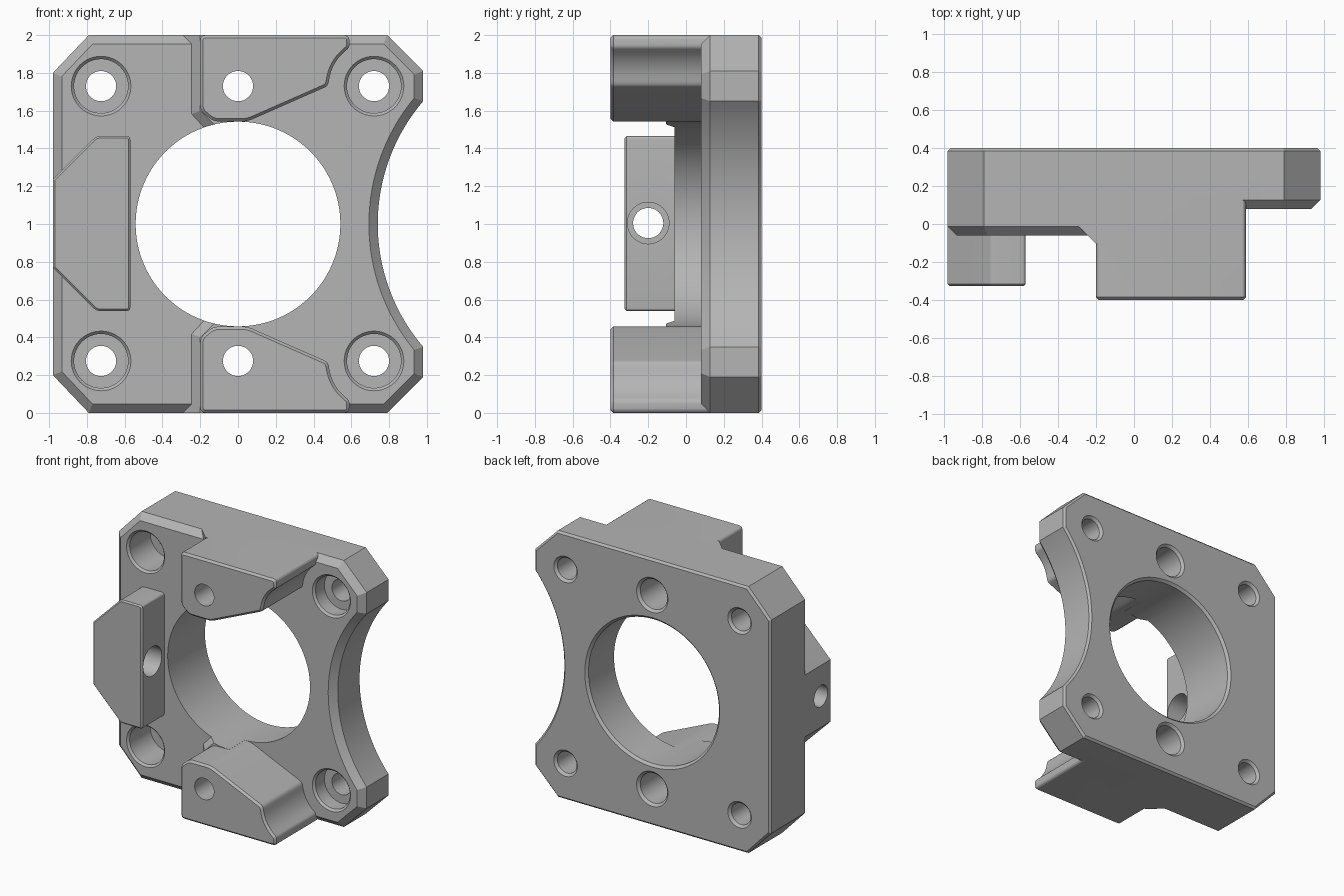
import bpy, bmesh
from math import sin, cos, pi, radians
from mathutils import Vector

if "Cube" in bpy.data.objects:
    bpy.data.objects.remove(bpy.data.objects["Cube"], do_unlink=True)

grey = bpy.data.materials.new("machined_grey")
grey.use_nodes = True
grey.diffuse_color = (0.46, 0.46, 0.46, 1)
for node in grey.node_tree.nodes:
    if node.type == 'BSDF_PRINCIPLED':
        node.inputs["Base Color"].default_value = grey.diffuse_color


def loft(name, rings):
    """Closed solid through rings that have equal point counts."""
    bm = bmesh.new()
    loops = [[bm.verts.new(p) for p in ring] for ring in rings]
    n = len(loops[0])
    for a, b in zip(loops, loops[1:]):
        for i in range(n):
            j = (i + 1) % n
            bm.faces.new((a[i], a[j], b[j], b[i]))
    bm.faces.new(loops[0])
    bm.faces.new(loops[-1])
    bmesh.ops.recalc_face_normals(bm, faces=bm.faces[:])
    mesh = bpy.data.meshes.new(name)
    bm.to_mesh(mesh)
    bm.free()
    mesh.materials.append(grey)
    obj = bpy.data.objects.new(name, mesh)
    bpy.context.scene.collection.objects.link(obj)
    return obj


def inset(pts, d):
    """Move every side of an (x, z) outline inward by d."""
    pts = [Vector(p) for p in pts]
    n = len(pts)
    area = sum(pts[i - 1].x * pts[i].y - pts[i].x * pts[i - 1].y for i in range(n))
    s = 1 if area > 0 else -1
    out = []
    for i, p in enumerate(pts):
        a = (p - pts[i - 1]).normalized()
        b = (pts[(i + 1) % n] - p).normalized()
        na, nb = Vector((-a.y, a.x)) * s, Vector((-b.y, b.x)) * s
        out.append(p + (na + nb) * (d / (1 + na.dot(nb))))
    return out


def prism(name, pts, y0, y1, front=0, back=0):
    """Outline extruded along y with chamfered front and back rims."""
    layers = [(y0 + front, 0), (y1 - back, 0)]
    if front:
        layers.insert(0, (y0, front))
    if back:
        layers.append((y1, back))
    return loft(name, [[(p[0], y, p[1]) for p in inset(pts, d)] for y, d in layers])


def rounded(corners):
    """Outline from (x, z, radius) corners."""
    out = []
    for i, (x, z, r) in enumerate(corners):
        p = Vector((x, z))
        if not r:
            out.append(p)
            continue
        a = p + (Vector(corners[i - 1][:2]) - p).normalized() * r
        b = p + (Vector(corners[(i + 1) % len(corners)][:2]) - p).normalized() * r
        for k in range(5):
            t = k / 4
            out.append(a * (1 - t) ** 2 + p * 2 * t * (1 - t) + b * t * t)
    return out


def lathe(name, profile, x, z, segments=48):
    """Turned cutter along y from (radius, y) steps."""
    turns = [2 * pi * i / segments for i in range(segments)]
    return loft(name, [[(x + r * cos(t), y, z + r * sin(t)) for t in turns]
                       for r, y in profile])


def combine(body, other, operation):
    mod = body.modifiers.new(operation.lower(), 'BOOLEAN')
    mod.operation, mod.solver, mod.object = operation, 'EXACT', other
    bpy.context.view_layer.objects.active = body
    bpy.ops.object.modifier_apply(modifier=mod.name)
    bpy.data.objects.remove(other, do_unlink=True)


def flip(pts):
    return [(p[0], 2 - p[1], *p[2:]) for p in pts]


# Base plate with the curved relief on its left side
relief = [(1.74 - cos(a), 1 + sin(a)) for a in
          [radians(-40.54 + 81.08 * i / 40) for i in range(41)]]
plate = [(-0.98, 0.2), (-0.79, 0), (0.79, 0), (0.98, 0.19), *relief,
         (0.98, 1.81), (0.79, 2), (-0.79, 2), (-0.98, 1.8)]
body = prism("mounting_plate", plate, 0.08, 0.4, 0.047, 0.015)

# Thicker right half of the plate
slab = [(-0.98, 0.2), (-0.79, 0), (0, 0), (0, 2), (-0.79, 2), (-0.98, 1.8)]
combine(body, prism("raised_slab", slab, -0.06, 0.2, 0.047), 'UNION')

# Sloped skirts beside the two lugs, trimmed by the main bore
skirt_top = [(-0.2, 2), (-0.2, 1.6), (-0.13, 1.53), (0, 1.53), (0, 2)]
skirt_base = [(-0.3, 2), (-0.3, 1.56), (-0.18, 1.43), (0, 1.43), (0, 2)]
for side in (list, flip):
    rings = [[(x, y, z) for x, z in side(pts)]
             for y, pts in ((-0.105, skirt_top), (-0.005, skirt_base), (0.15, skirt_base))]
    combine(body, loft("skirt", rings), 'UNION')

# Main bore with a chamfered back rim
bore = [(0.542, -0.45), (0.542, 0.382), (0.562, 0.402), (0.562, 0.5)]
combine(body, lathe("bore_cutter", bore, 0, 1, 96), 'DIFFERENCE')

# Upper and lower lugs, scooped around the bolt holes
scoop = [(0.72 + 0.24 * cos(radians(a)), 1.73 + 0.24 * sin(radians(a)), 0)
         for a in range(172, 128, -6)]
lug = [(-0.2, 2, 0.03), (-0.2, 1.6, 0.03), (-0.13, 1.543, 0.03), (0.05, 1.543, 0.03),
       (0.475, 1.73, 0.02), *scoop, (0.59, 1.935, 0.015), (0.59, 2, 0.03)]
for side in (list, flip):
    combine(body, prism("lug", rounded(side(lug)), -0.4, 0.25, 0.015), 'UNION')

# Side lug
side_lug = [(-0.98, 0.77, 0), (-0.75, 0.54, 0.02), (-0.57, 0.54, 0.02),
            (-0.57, 1.465, 0.02), (-0.75, 1.465, 0.02), (-0.98, 1.235, 0)]
combine(body, prism("side_lug", rounded(side_lug), -0.325, 0.1, 0.01), 'UNION')

# Counterbored corner holes and stepped lug holes
for z in (0.275, 1.73):
    for x, face in ((-0.725, -0.06), (0.72, 0.08)):
        steps = [(0.158, face - 0.1), (0.158, face), (0.143, face + 0.015), (0.143, 0.2),
                 (0.08, 0.2), (0.08, 0.382), (0.1, 0.402), (0.1, 0.5)]
        combine(body, lathe("bolt_cutter", steps, x, z), 'DIFFERENCE')
    steps = [(0.08, -0.5), (0.08, 0.05), (0.112, 0.05), (0.112, 0.382),
             (0.132, 0.402), (0.132, 0.5)]
    combine(body, lathe("lug_cutter", steps, 0, z), 'DIFFERENCE')

# Cross hole through the side lug
cross = lathe("cross_cutter", [(0.11, -0.4), (0.11, 0.2), (0.08, 0.2), (0.08, 0.6)], 0, 0)
cross.data.transform(cross.matrix_world.Rotation(pi / 2, 4, 'Z'))
for v in cross.data.vertices:
    v.co += Vector((-0.6, -0.2, 1.005))
combine(body, cross, 'DIFFERENCE')

# Smooth bores, crisp edges
bpy.ops.object.select_all(action='DESELECT')
body.select_set(True)
bpy.context.view_layer.objects.active = body
bpy.ops.object.shade_smooth_by_angle(angle=radians(20))
